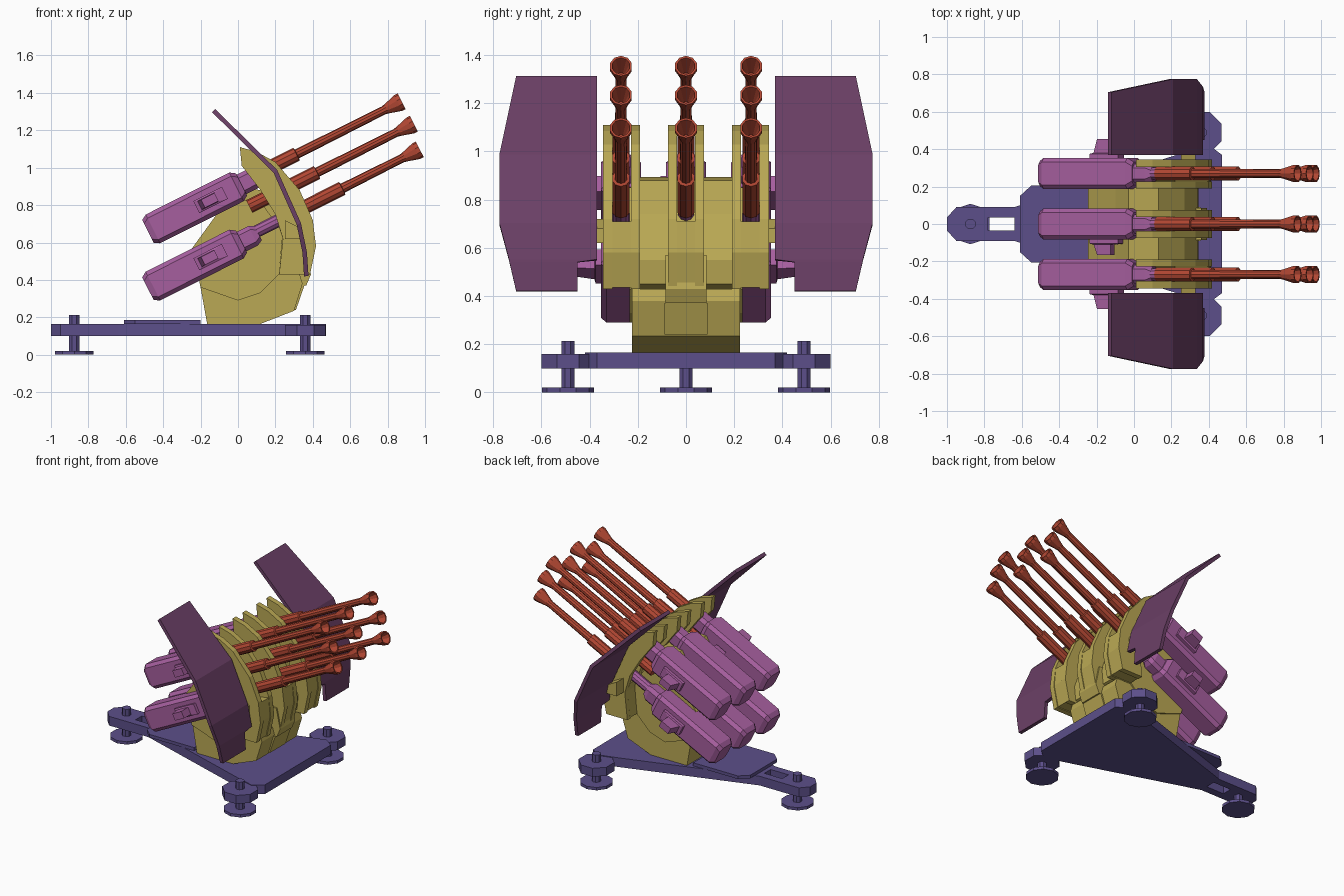
import bpy, bmesh, math
from mathutils import Vector

if "Cube" in bpy.data.objects:
    bpy.data.objects.remove(bpy.data.objects["Cube"])

def mat(name, rgb):
    m = bpy.data.materials.new(name)
    m.diffuse_color = [((c + 0.055) / 1.055) ** 2.4 for c in rgb] + [1]
    m.use_nodes = True
    m.node_tree.nodes["Principled BSDF"].inputs["Base Color"].default_value = m.diffuse_color
    return m

BASE = mat("base blue violet", (.36, .31, .54))
YEL = mat("mount yellow", (.73, .66, .33))
RED = mat("barrel red", (.70, .28, .20))
MAG = mat("receiver magenta", (.65, .37, .62))
SHD = mat("shield plum", (.42, .25, .40))

def finish(name, bm, m):
    bmesh.ops.recalc_face_normals(bm, faces=bm.faces)
    me = bpy.data.meshes.new(name)
    bm.to_mesh(me)
    bm.free()
    me.materials.append(m)
    ob = bpy.data.objects.new(name, me)
    bpy.context.collection.objects.link(ob)
    return ob

def loft(name, rings, m, caps=True):
    """Join rings of equal point count."""
    bm = bmesh.new()
    vs = [[bm.verts.new(p) for p in r] for r in rings]
    n = len(rings[0])
    for a, b in zip(vs, vs[1:]):
        for i in range(n):
            j = (i + 1) % n
            bm.faces.new((a[i], a[j], b[j], b[i]))
    if caps:
        bm.faces.new(vs[0])
        bm.faces.new(vs[-1])
    return finish(name, bm, m)

def side_prism(name, prof, y0, y1, m):
    return loft(name, [[(x, y, z) for x, z in prof] for y in (y0, y1)], m)

def plan_prism(name, prof, z0, z1, m):
    return loft(name, [[(x, y, z) for x, y in prof] for z in (z0, z1)], m)

def box(name, x0, x1, y0, y1, z0, z1, m):
    return plan_prism(name, [(x0, y0), (x1, y0), (x1, y1), (x0, y1)], z0, z1, m)

def ngon(cx, cy, r, n=8, off=.5):
    return [(cx + r * math.cos((i + off) * 2 * math.pi / n),
             cy + r * math.sin((i + off) * 2 * math.pi / n)) for i in range(n)]

def mirrored(half):
    return half + [(x, -y) for x, y in reversed(half)]

# ---- base platform, tongue and feet
plan_prism("base_platform", mirrored([(-.64, .09), (.26, .38), (.40, .42), (.43, .40), (.47, .37)]), .10, .165, BASE)
plan_prism("rear_step_plate", mirrored([(-.61, .15), (-.55, .205), (-.2, .205)]), .165, .187, BASE)
for s in (-1, 1):
    box("tongue_rail", -.93, -.60, min(s * .035, s * .09), max(s * .035, s * .09), .10, .165, BASE)
plan_prism("tongue_end", mirrored([(-1, .035), (-.95, .09), (-.82, .09), (-.78, .035)]), .10, .165, BASE)
for x, y in ((-.875, 0), (.36, .49), (.36, -.49)):
    if y:
        plan_prism("foot_lug", ngon(x, y, .118), .10, .16, BASE)
    plan_prism("foot_pad", ngon(x, y, .108, 10), 0, .02, BASE)
    plan_prism("foot_post", ngon(x, y, .03), .02, .213, BASE)

# ---- pedestal and drum
side_prism("pedestal", [(-.2, .36), (-.165, .165), (.12, .165), (.30, .235), (.345, .38), (.33, .43), (-.18, .43)], -.225, .225, YEL)
side_prism("drum", [(-.2, .36), (-.245, .57), (-.1, .77), (-.03, .895), (.13, .88), (.27, .74), (.34, .55),
                    (.33, .45), (.2, .40), (.12, .32), (0, .29)], -.195, .195, YEL)
for s in (-1, 1):
    loft("drum_cheek", [[(x, s * y, z) for x, z in ((-.2, .36), (-.245, .57), (-.1, .77), (.1, .85), (.24, .65), (.22, .43), (.12, .33), (0, .29))]
                        for y in (.19, .235)], YEL)
side_prism("front_block", [(.1, .57), (.36, .57), (.39, .43), (.365, .37), (.1, .37)], -.085, .085, YEL)
side_prism("front_lower_block", [(.1, .37), (.355, .37), (.31, .24), (.1, .24)], -.09, .09, YEL)

# ---- curved slotted rails around the barrels
ARC = [(.01, 1.11), (.1, 1.085), (.2, 1.03), (.33, .88), (.40, .72), (.417, .58), (.385, .43),
       (.22, .43), (.24, .62), (.2, .75), (.12, .88), (.02, 1.01)]
FILL = [(.40, .71), (.412, .58), (.38, .435), (.22, .435), (.24, .62), (.22, .68)]
for c, w in ((-.267, .077), (0, .075), (.267, .077)):
    for s in (-1, 1):
        a, b = c + s * w, c + s * (w - .038)
        side_prism("arc_rail", ARC, min(a, b), max(a, b), YEL)
    side_prism("arc_lower_plate", FILL, c - w + .03, c + w - .03, YEL)

# ---- guns
ANG = math.radians(26.7)
D = Vector((math.cos(ANG), 0, math.sin(ANG)))
U = Vector((-math.sin(ANG), 0, math.cos(ANG)))
Y = Vector((0, 1, 0))

def tube(name, org, prof, m, n=10):
    loft(name, [[org + D * t + Y * a + U * b for a, b in ngon(0, 0, r, n)] for t, r in prof], m)

def octo(org, t, w, h, c=.022):
    pts = [(w, h - c), (w - c, h), (c - w, h), (-w, h - c), (-w, c - h), (c - w, -h), (w - c, -h), (w, c - h)]
    return [org + D * t + Y * a + U * b for a, b in pts]

def receiver(org, side):
    loft("receiver", [octo(org, t, w, h) for t, w, h in
                      ((0, .068, .068), (.03, .083, .086), (.53, .083, .086), (.56, .062, .066))], MAG)
    loft("receiver_neck", [octo(org, t, w, h) for t, w, h in ((.55, .052, .058), (.63, .052, .058), (.66, .04, .042))], MAG)
    # feed chute on the side
    rings = []
    for y, t0, t1, h in ((.075, .29, .46, .036), (.105, .29, .46, .036), (.11, .31, .41, .026), (.185, .33, .41, .024)):
        y = min(y, .165) if side == 0 else y
        k = side or -1
        rings.append([org + D * t + U * b + Y * (k * y) for t, b in ((t0, -h), (t1, -h), (t1, h), (t0, h))])
    loft("feed_chute", rings, MAG)

ROWS = (((.875, 1.355), -.84, -.63, True), ((.94, 1.235), -.985, -.58, False), ((.972, 1.098), -.76, -.465, True))
for side in (-1, 0, 1):
    for (mx, mz), start, step, has_rec in ROWS:
        o = Vector((mx, side * .27, mz))
        # barrel with jacket, flared hollow muzzle
        tube("barrel", o, [(start, .038), (step, .038), (step + .003, .026), (-.11, .023), (-.09, .027), (-.02, .047),
                           (0, .047), (0, .038), (-.09, .014)], RED)
        if has_rec:
            back = (mx + .487) / D.x
            r = o - D * back - U * .012
            receiver(r, side)
            tube("gun_tube", o, [(-back + .64, .034), (start + .02, .034)], MAG)

# ---- curved shields
SH = [(-.13, 1.305, .37, .705), (.20, .98, .37, .775), (.325, .70, .37, .775), (.356, .55, .37, .735),
      (.357, .54, .45, .733), (.365, .42, .45, .705)]
for s in (-1, 1):
    rings = []
    for i, (x, z, a, b) in enumerate(SH):
        p, q = SH[max(i - 1, 0)], SH[min(i + 1, len(SH) - 1)]
        n = Vector((p[1] - q[1], 0, q[0] - p[0])).normalized() * .012
        rings.append([(x + n.x, s * a, z + n.z), (x + n.x, s * b, z + n.z),
                      (x - n.x, s * b, z - n.z), (x - n.x, s * a, z - n.z)])
    loft("shield", rings, SHD)
    # arm holding the shield
    side_prism("shield_arm", [(.25, .72), (.33, .68), (.33, .62), (.25, .62)], min(s * .33, s * .42), max(s * .33, s * .42), YEL)
